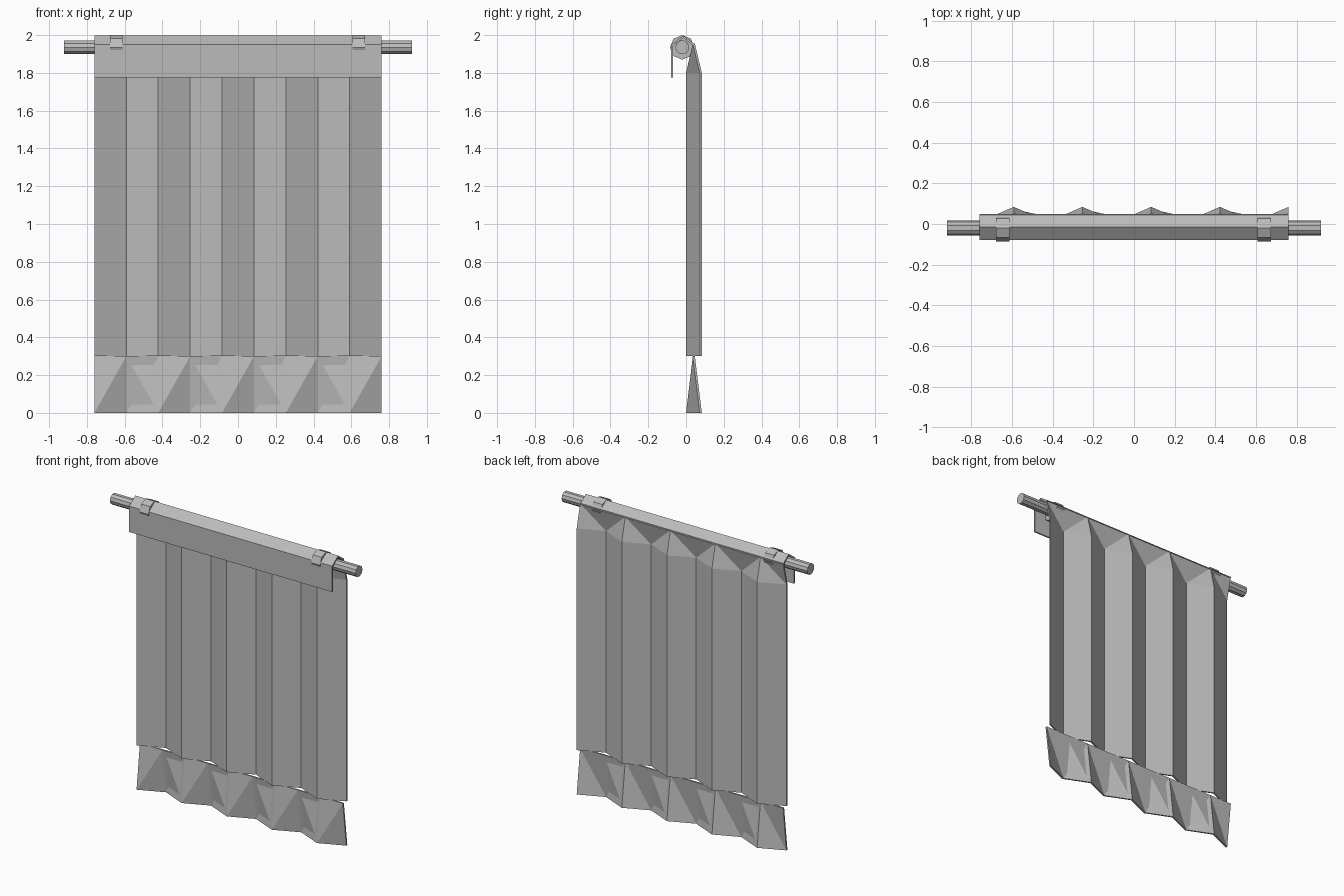
import bpy, bmesh, math
from mathutils import Matrix

cube = bpy.data.objects.get("Cube")
if cube:
    bpy.data.objects.remove(cube, do_unlink=True)

grey = bpy.data.materials.new("plain_grey")
grey.use_nodes = True
grey.diffuse_color = (0.5, 0.5, 0.5, 1)
grey.node_tree.nodes["Principled BSDF"].inputs["Base Color"].default_value = (0.5, 0.5, 0.5, 1)

HALF = 0.76       # half width of the cloth
PANELS = 9        # flat panels between fold lines
THICK = 0.011     # cloth thickness
ROD_Y, ROD_Z = -0.02, 1.935


def finish(name, bm):
    bmesh.ops.recalc_face_normals(bm, faces=bm.faces[:])
    mesh = bpy.data.meshes.new(name)
    bm.to_mesh(mesh)
    bm.free()
    mesh.materials.append(grey)
    obj = bpy.data.objects.new(name, mesh)
    bpy.context.collection.objects.link(obj)
    return obj


def pleat(i):
    """Depth of a fold line: valleys in front, peaks behind."""
    return 0.073 if i % 2 else 0.0


def cloth(name, z0, depth0, z1, depth1, front_rises, back_rises):
    """Thin folded sheet; the rules choose which way each panel is creased."""
    bm = bmesh.new()

    def row(z, depth, offset):
        return [bm.verts.new((-HALF + 2 * HALF * i / PANELS, depth(i) + offset, z))
                for i in range(PANELS + 1)]

    sheets = [(row(z0, depth0, o), row(z1, depth1, o)) for o in (0, THICK)]
    for (low, high), rises in zip(sheets, (front_rises, back_rises)):
        for i in range(PANELS):
            a, b, c, d = low[i], low[i + 1], high[i + 1], high[i]
            for tri in ((a, b, c), (a, c, d)) if rises(i) else ((a, b, d), (b, c, d)):
                bm.faces.new(tri)
    # rims joining the two sheets
    (fl, fh), (bl, bh) = sheets
    for f, b in ((fl, bl), (fh, bh)):
        for i in range(PANELS):
            bm.faces.new((f[i], f[i + 1], b[i + 1], b[i]))
    for i in (0, -1):
        bm.faces.new((fl[i], fh[i], bh[i], bl[i]))
    return finish(name, bm)


def always(i):
    return True


def alternate(i):
    return i % 2 == 0


# Hanging cloth: gathered top, straight folds, flared hem
cloth("gathered_top", 1.8, pleat, 1.955, lambda i: 0.036, alternate, alternate)
cloth("folded_curtain", 0.3, pleat, 1.8, pleat, always, always)
cloth("flared_hem", 0.0, pleat, 0.3, lambda i: 0.036, always, alternate)

# Flap folded over the rod and hanging in front
outer = [(-0.079, 1.775), (-0.079, 1.95), (-0.014, 1.997), (0.05, 1.95)]
inner = [(0.038, 1.945), (-0.014, 1.985), (-0.069, 1.944), (-0.069, 1.775)]
bm = bmesh.new()
ends = [[bm.verts.new((x, y, z)) for y, z in outer + inner] for x in (-HALF, HALF)]
count = len(ends[0])
for i in range(count):
    j = (i + 1) % count
    bm.faces.new((ends[0][i], ends[0][j], ends[1][j], ends[1][i]))
for end in ends:
    for i in range(len(outer) - 1):
        bm.faces.new((end[i], end[i + 1], end[count - 2 - i], end[count - 1 - i]))
finish("front_flap", bm)


def bar(name, x, length, radius, sides):
    """Faceted cylinder lying along x on the rod axis."""
    bm = bmesh.new()
    bmesh.ops.create_cone(bm, cap_ends=True, segments=sides, radius1=radius,
                          radius2=radius, depth=length)
    place = Matrix.Translation((x, ROD_Y, ROD_Z)) @ Matrix.Rotation(math.pi / 2, 4, 'Y')
    bmesh.ops.transform(bm, matrix=place, verts=bm.verts)
    return finish(name, bm)


# Rod and its two faceted rings
bar("curtain_rod", 0, 1.84, 0.037, 10)
for side, x in (("right", -0.645), ("left", 0.64)):
    bar(side + "_ring", x, 0.066, 0.065, 8)
